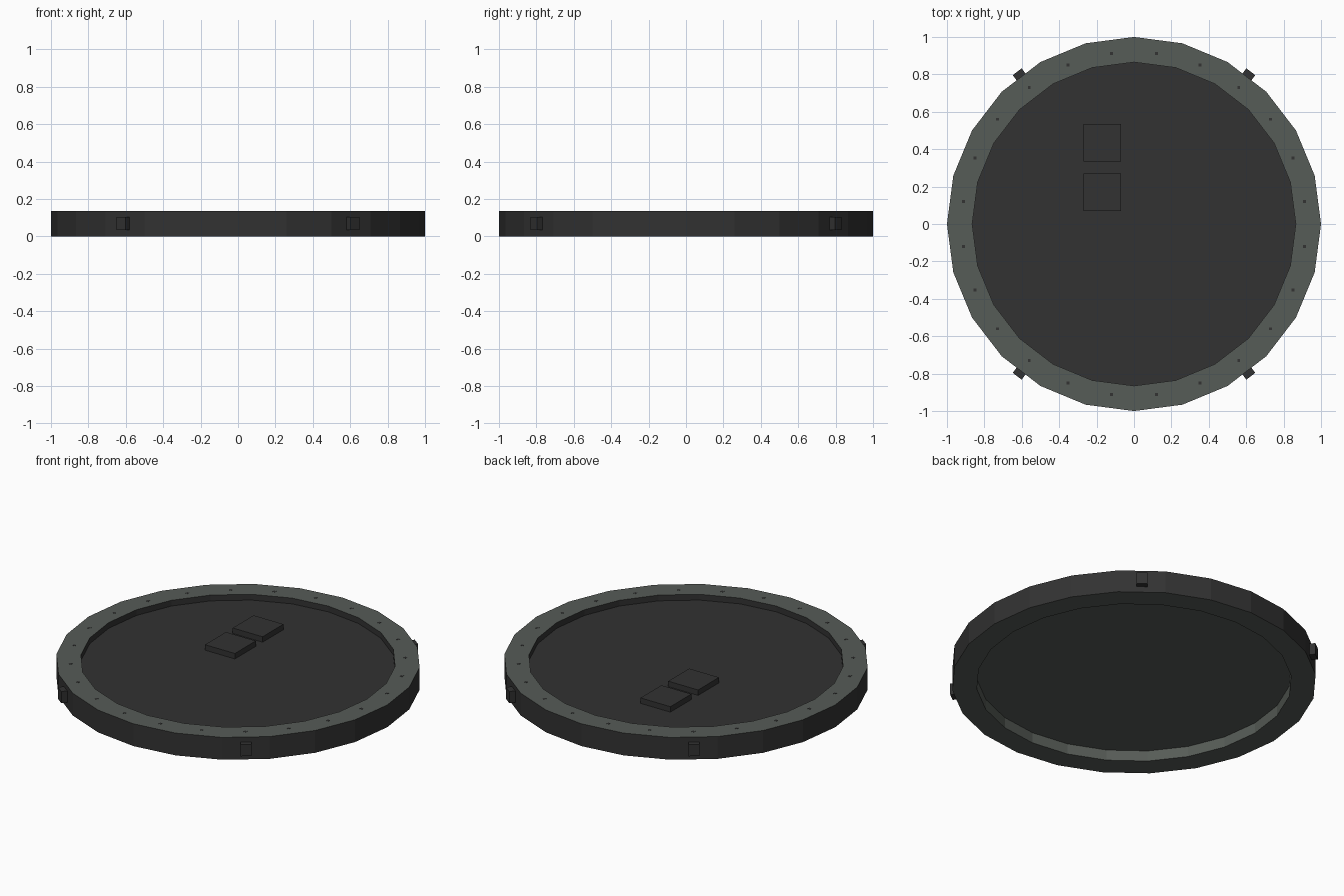
import bpy, bmesh, math
from mathutils import Matrix, Vector

if "Cube" in bpy.data.objects:
    bpy.data.objects.remove(bpy.data.objects["Cube"])

SIDES = 24
R_OUT, R_IN = 1.0, 0.865
H = 0.135
DISC_LO, DISC_HI = 0.064, 0.10


def material(name, rgb):
    m = bpy.data.materials.new(name)
    m.diffuse_color = (*rgb, 1)
    m.use_nodes = True
    m.node_tree.nodes["Principled BSDF"].inputs["Base Color"].default_value = m.diffuse_color
    return m


dark = material("charcoal", (0.032, 0.032, 0.032))
green = material("grey_green", (0.094, 0.106, 0.095))


def make(name, bm, mats):
    bmesh.ops.recalc_face_normals(bm, faces=bm.faces)
    me = bpy.data.meshes.new(name)
    bm.to_mesh(me)
    bm.free()
    for m in mats:
        me.materials.append(m)
    ob = bpy.data.objects.new(name, me)
    bpy.context.collection.objects.link(ob)
    return ob


def add_box(bm, center, size, turn=0.0):
    mat = (Matrix.Translation(Vector(center)) @ Matrix.Rotation(turn, 4, 'Z')
           @ Matrix.Diagonal((*size, 1)))
    bmesh.ops.create_cube(bm, size=1, matrix=mat)


# outer rim: profile (radius, z, colour of the band that follows)
profile = [(R_OUT, 0, 0), (R_OUT, H, 1), (R_IN, H, 0), (R_IN, DISC_HI, 1), (R_IN, 0, 1)]
bm = bmesh.new()
rings = []
for r, z, _ in profile:
    rings.append([bm.verts.new((r * math.cos(math.tau * i / SIDES),
                                r * math.sin(math.tau * i / SIDES), z))
                  for i in range(SIDES)])
for k, (_, _, colour) in enumerate(profile):
    a, b = rings[k], rings[(k + 1) % len(rings)]
    for i in range(SIDES):
        j = (i + 1) % SIDES
        bm.faces.new((a[i], a[j], b[j], b[i])).material_index = colour
make("rim", bm, [dark, green])

# recessed panel: dark on top, green underneath
bm = bmesh.new()
angle = math.tau / SIDES
lo, hi = ([bm.verts.new((R_IN * math.cos(angle * i), R_IN * math.sin(angle * i), z))
           for i in range(SIDES)] for z in (DISC_LO, DISC_HI))
bm.faces.new(hi).material_index = 0
bm.faces.new(lo).material_index = 1
make("panel", bm, [dark, green])

# two square pads on the panel
for n, y in enumerate((0.17, 0.435)):
    bm = bmesh.new()
    add_box(bm, (-0.17, y, (DISC_HI + H) / 2 - 0.001), (0.2, 0.2, H - DISC_HI - 0.002))
    make(f"pad_{n + 1}", bm, [dark])

# ring of tiny rivets on the rim
bm = bmesh.new()
for i in range(SIDES):
    t = angle * (i + 0.5)
    add_box(bm, (0.92 * math.cos(t), 0.92 * math.sin(t), H - 0.001), (0.016, 0.016, 0.004))
make("rivets", bm, [dark])

# four side clips
bm = bmesh.new()
for sx in (1, -1):
    for sy in (1, -1):
        t = math.atan2(sy * math.sin(math.radians(52.5)), sx * math.cos(math.radians(52.5)))
        add_box(bm, (0.998 * math.cos(t), 0.998 * math.sin(t), 0.07), (0.056, 0.06, 0.07), t)
make("side_clips", bm, [dark])
